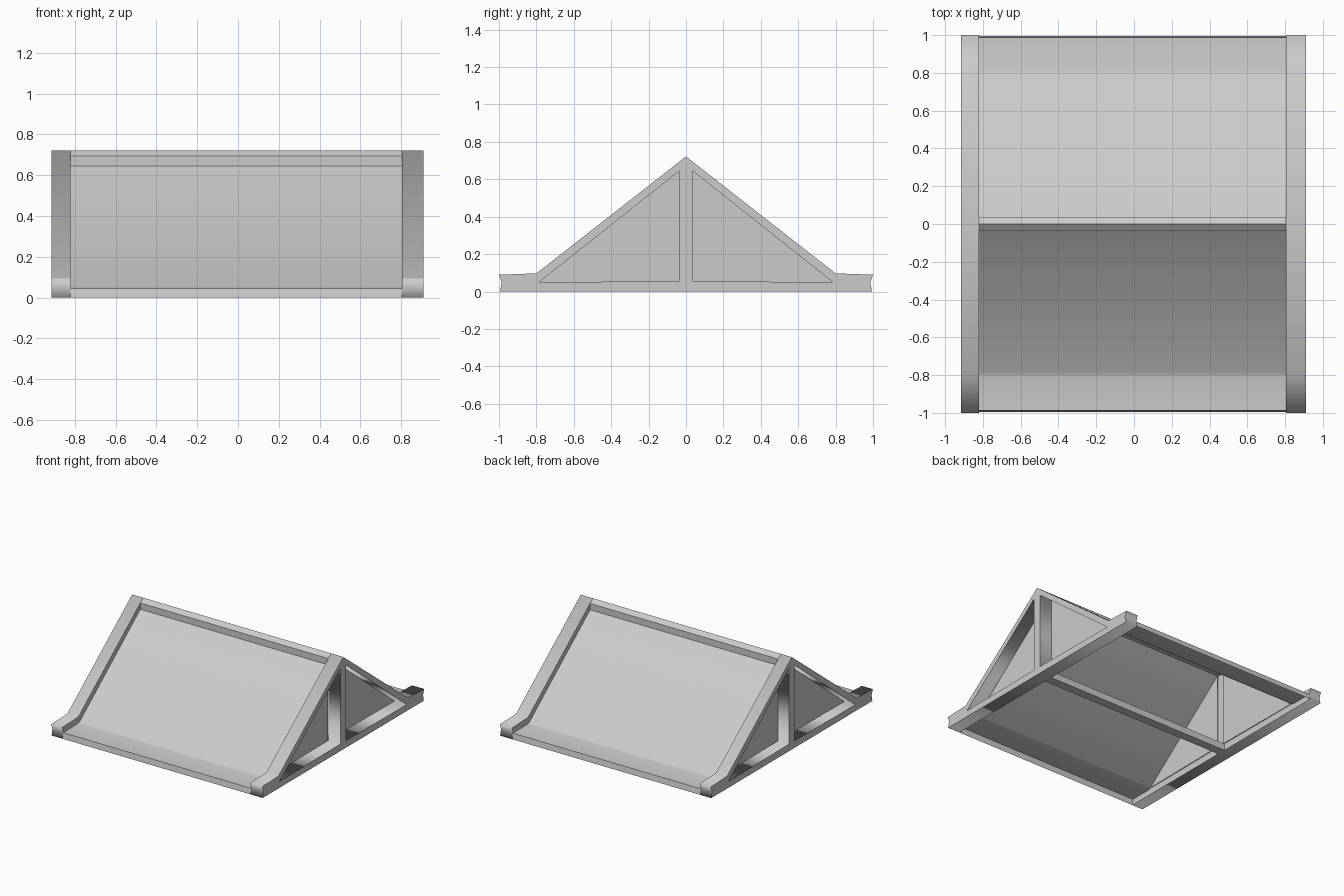
import bpy, bmesh, math

if "Cube" in bpy.data.objects:
    bpy.data.objects.remove(bpy.data.objects["Cube"])

XL, XR = -0.82, 0.805      # inner faces of the end frames


def mirrored(points):
    return [(-y, z) for y, z in reversed(points)]


def sweep(name, profile, x0, x1, closed=False, smooth=False):
    """Extrude a y-z profile along x, as a sheet or as a closed bar."""
    bm = bmesh.new()
    a = [bm.verts.new((x0, y, z)) for y, z in profile]
    b = [bm.verts.new((x1, y, z)) for y, z in profile]
    n = len(profile)
    for i in range(n if closed else n - 1):
        j = (i + 1) % n
        bm.faces.new((a[i], a[j], b[j], b[i]))
    if closed:
        bm.faces.new(a)
        bm.faces.new(b[::-1])
        bmesh.ops.recalc_face_normals(bm, faces=bm.faces[:])
    else:
        bm.normal_update()
        if sum(f.normal.z for f in bm.faces) < 0:
            bmesh.ops.reverse_faces(bm, faces=bm.faces[:])
    for f in bm.faces:
        f.smooth = smooth
    me = bpy.data.meshes.new(name)
    bm.to_mesh(me)
    bm.free()
    ob = bpy.data.objects.new(name, me)
    bpy.context.collection.objects.link(ob)
    return ob


def plate(name, loops, x0, x1):
    """Filled y-z outline with holes, with thickness along x."""
    cu = bpy.data.curves.new(name, 'CURVE')
    cu.dimensions = '2D'
    cu.fill_mode = 'BOTH'
    cu.extrude = (x1 - x0) / 2
    for pts in loops:
        sp = cu.splines.new('POLY')
        sp.points.add(len(pts) - 1)
        for p, (y, z) in zip(sp.points, pts):
            p.co = (y, z, 0, 1)
        sp.use_cyclic_u = True
    ob = bpy.data.objects.new(name, cu)
    ob.rotation_euler = (math.pi / 2, 0, math.pi / 2)
    ob.location.x = (x0 + x1) / 2
    bpy.context.collection.objects.link(ob)
    return ob


# End frames: gable outline with flat feet and two triangular openings
half = [(0.995, 0.0), (0.985, 0.048), (1.0, 0.09), (0.8, 0.097)]
outline = half + [(0, 0.722)] + mirrored(half)
opening = [(0.035, 0.055), (0.785, 0.05), (0.035, 0.645)]
holes = [opening, mirrored(opening)]
plate("left_end_frame", [outline] + holes, -0.915, XL)
plate("right_end_frame", [outline] + holes, XR, 0.91)

# Gable infill sheets set back inside the openings
for side, x in (("left", XL + 0.004), ("right", XR - 0.004)):
    for k, tri in zip(("back", "front"), holes):
        plate(f"{side}_{k}_gable_panel", [tri], x - 0.003, x + 0.003)

# Roof sheets, bending flat at the eaves, and the eaves edge strips
roof = [(0.035, 0.645), (0.785, 0.052), (0.81, 0.046), (0.987, 0.044)]
edge = [(0.987, 0.044), (0.995, 0.0)]
for k, f in (("back", list), ("front", mirrored)):
    sweep(f"{k}_roof_panel", f(roof), XL, XR, smooth=True)
    sweep(f"{k}_eaves_edge", f(edge), XL, XR)

# Ridge beam and the bottom centre beam
sweep("ridge_beam", [(-0.035, 0.645), (0.035, 0.645), (0.035, 0.695),
                     (0, 0.722), (-0.035, 0.695)], XL, XR, closed=True)
sweep("centre_floor_beam", [(-0.035, 0), (0.035, 0), (0.035, 0.053),
                            (-0.035, 0.053)], XL, XR, closed=True)
